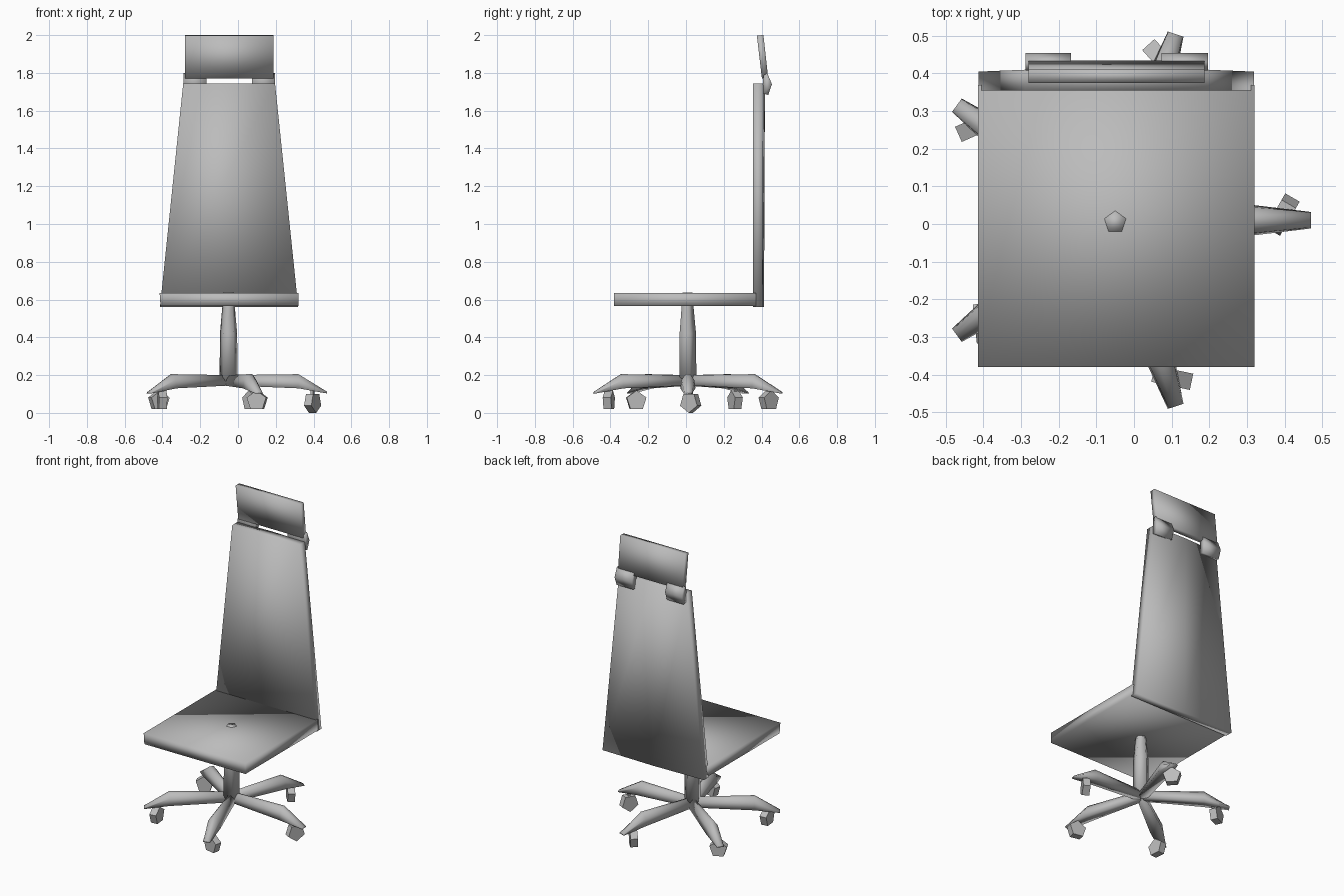
import bpy, bmesh, math
from mathutils import Vector, Matrix

if "Cube" in bpy.data.objects:
    bpy.data.objects.remove(bpy.data.objects["Cube"])

grey = bpy.data.materials.new("plain grey")
grey.diffuse_color = (0.5, 0.5, 0.5, 1)
grey.use_nodes = True
grey.node_tree.nodes["Principled BSDF"].inputs["Base Color"].default_value = grey.diffuse_color


def loft(name, rings, smooth=True, matrix=None):
    """Skin a list of equal-length closed rings and cap both ends."""
    bm = bmesh.new()
    loops = [[bm.verts.new(p) for p in ring] for ring in rings]
    n = len(loops[0])
    for a, b in zip(loops, loops[1:]):
        for i in range(n):
            j = (i + 1) % n
            bm.faces.new((a[i], a[j], b[j], b[i]))
    bm.faces.new(loops[0])
    bm.faces.new(loops[-1])
    if matrix:
        bm.transform(matrix)
    bmesh.ops.recalc_face_normals(bm, faces=bm.faces)
    for f in bm.faces:
        f.smooth = smooth
    me = bpy.data.meshes.new(name)
    bm.to_mesh(me)
    bm.free()
    me.materials.append(grey)
    ob = bpy.data.objects.new(name, me)
    bpy.context.collection.objects.link(ob)
    return ob


def rect(x0, x1, y0, y1, z):
    return [(x0, y0, z), (x1, y0, z), (x1, y1, z), (x0, y1, z)]


def along_x(profile, x):
    return [(x, y, z) for y, z in profile]


CX, CY = -0.05, 0.01

# seat cushion
loft("seat", [rect(-0.41, 0.32, -0.38, 0.37, 0.565),
              rect(-0.415, 0.32, -0.38, 0.37, 0.635)])


# tapered backrest, gently bulged at the rear
def back_ring(half, y0, y1, z, bulge):
    m = -0.047
    return [(m - half, y0, z), (m + half, y0, z), (m + half, y1, z),
            (m, y1 + bulge, z), (m - half, y1, z)]


loft("backrest", [back_ring(0.366, 0.355, 0.405, 0.56, 0.008),
                  back_ring(0.243, 0.355, 0.41, 1.745, 0.008)])

# headrest panel
panel = [(0.402, 1.77), (0.435, 1.775), (0.41, 2.0), (0.375, 1.998)]
loft("headrest", [along_x(panel, -0.28), along_x(panel, 0.187)])

# two hinge blocks behind the top of the backrest
hinge = [(0.408, 1.76), (0.41, 1.69), (0.435, 1.683), (0.455, 1.74),
         (0.43, 1.80), (0.41, 1.785)]
for side, x0, x1 in (("left", -0.288, -0.167), ("right", 0.073, 0.197)):
    loft(side + "_hinge", [along_x(hinge, x0), along_x(hinge, x1)])


# five-sided gas column, its tip just showing through the seat
def pentagon(r, z):
    return [(CX + r * math.cos(math.radians(90 + 72 * i)),
             CY - 0.005 + r * math.sin(math.radians(90 + 72 * i)), z) for i in range(5)]


loft("column", [pentagon(0.05, 0.17), pentagon(0.048, 0.42),
                pentagon(0.035, 0.56), pentagon(0.03, 0.638)])


# five star legs with five-sided casters
def leg_ring(r, w, zb, zt):
    zm = zb + (zt - zb) * 0.6
    return [(r, -w, zb), (r, -0.85 * w, zm), (r, -0.3 * w, zt),
            (r, 0.3 * w, zt), (r, 0.85 * w, zm), (r, w, zb)]


for k in range(5):
    turn = Matrix.Translation((CX, CY, 0)) @ Matrix.Rotation(math.radians(72 * k), 4, 'Z')
    loft(f"leg_{k + 1}", [leg_ring(0.01, 0.027, 0.145, 0.2),
                          leg_ring(0.37, 0.04, 0.13, 0.205),
                          leg_ring(0.52, 0.022, 0.103, 0.113)], True, turn)
    # the first caster has rolled so that a corner points down
    zc, start = (0.055, -90) if k == 0 else (0.064, 90)
    wheel = [(0.055 * math.cos(math.radians(start + 72 * i)),
              zc + 0.055 * math.sin(math.radians(start + 72 * i))) for i in range(5)]
    place = turn @ Matrix.Translation((0.445, 0.015, 0)) @ Matrix.Rotation(math.radians(60), 4, 'Z')
    loft(f"caster_{k + 1}", [[(a, s, z) for a, z in wheel] for s in (-0.022, 0.022)],
         False, place)
    # short stem joining caster and leg
    loft(f"caster_stem_{k + 1}", [rect(-0.008, 0.008, -0.008, 0.008, z) for z in (0.08, 0.14)],
         False, place)
